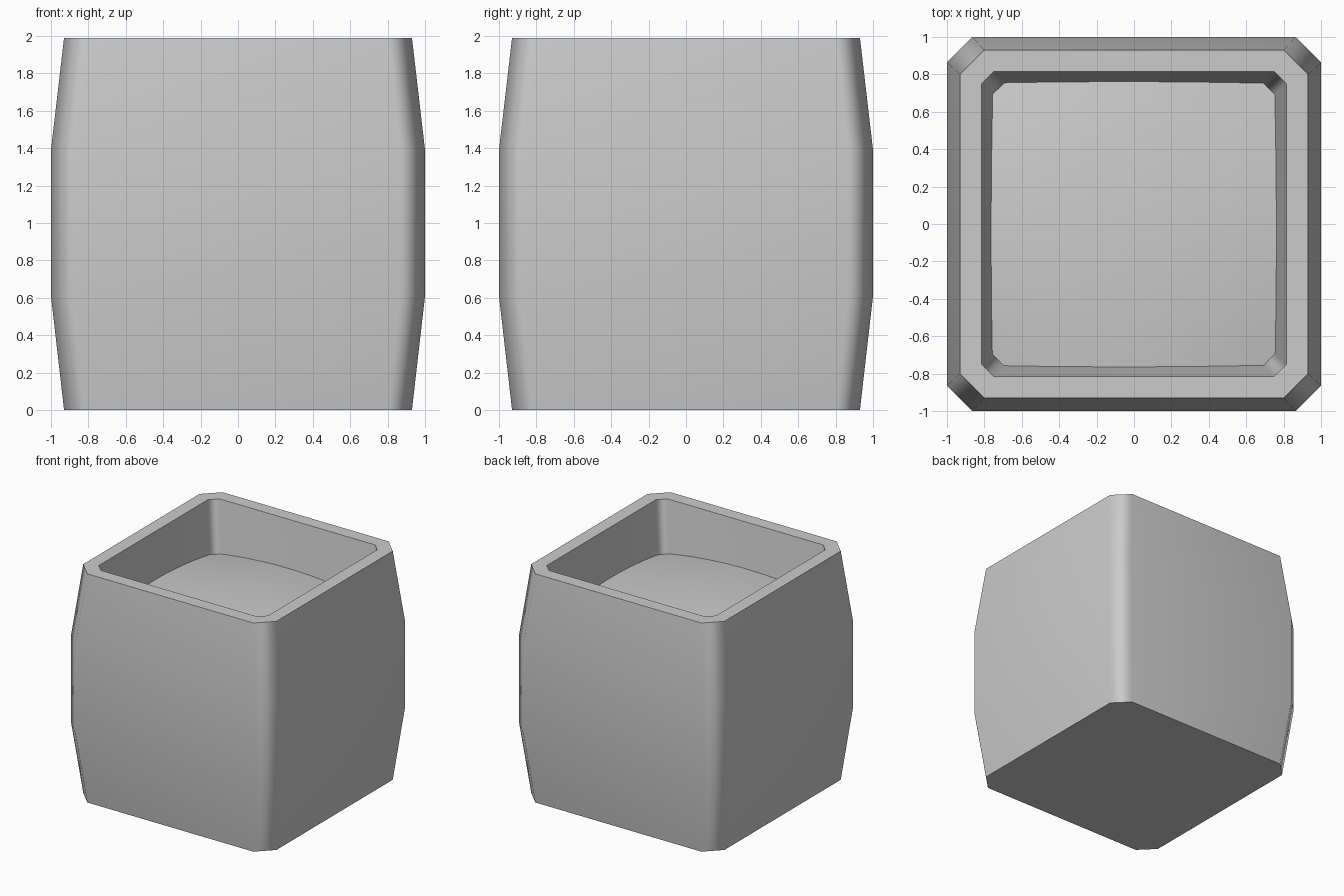
import bpy
import bmesh
import math

if "Cube" in bpy.data.objects:
    bpy.data.objects.remove(bpy.data.objects["Cube"], do_unlink=True)

grey = bpy.data.materials.new("light_grey")
grey.use_nodes = True
colour = (0.6, 0.6, 0.6, 1)
grey.diffuse_color = colour
grey.node_tree.nodes["Principled BSDF"].inputs["Base Color"].default_value = colour


def ring(bm, half, cut, z):
    """Square outline with clipped corners."""
    verts = []
    for sx, sy in ((1, 1), (-1, 1), (-1, -1), (1, -1)):
        pair = [(sx * half, sy * (half - cut)), (sx * (half - cut), sy * half)]
        if sx * sy < 0:
            pair.reverse()
        verts += [bm.verts.new((x, y, z)) for x, y in pair]
    return verts


def finish(name, bm, angle):
    bmesh.ops.recalc_face_normals(bm, faces=bm.faces)
    mesh = bpy.data.meshes.new(name)
    bm.to_mesh(mesh)
    bm.free()
    mesh.materials.append(grey)
    obj = bpy.data.objects.new(name, mesh)
    bpy.context.collection.objects.link(obj)
    bpy.ops.object.select_all(action="DESELECT")
    obj.select_set(True)
    bpy.context.view_layer.objects.active = obj
    bpy.ops.object.shade_smooth_by_angle(angle=math.radians(angle))
    return obj


# Pot: bulging outer wall, flat rim, tapered cavity
profile = [(0.93, 0.13, 0), (1, 0.135, 0.61), (1, 0.135, 1.39), (0.93, 0.13, 1.99),
           (0.815, 0.065, 1.99), (0.735, 0.06, 1.4)]
bm = bmesh.new()
rings = [ring(bm, *p) for p in profile]
for low, high in zip(rings, rings[1:]):
    for i in range(8):
        j = (i + 1) % 8
        bm.faces.new((low[i], low[j], high[j], high[i]))
bm.faces.new(rings[0])
bm.faces.new(rings[-1])
pot = finish("pot", bm, 50)
weighted = pot.modifiers.new("even_shading", "WEIGHTED_NORMAL")
weighted.keep_sharp = True

# Soil: low mound, highest in the middle, sinking toward the corners
bm = bmesh.new()
bmesh.ops.create_grid(bm, x_segments=10, y_segments=10, size=0.78)
for v in bm.verts:
    u, w = v.co.x / 0.78, v.co.y / 0.78
    v.co.z = 1.65 - 0.05 * (u * u + w * w) - 0.02 * (u * w) ** 2 - 0.01 * (u + w)
soil = finish("soil", bm, 60)
for p in soil.data.polygons:
    if p.normal.z < 0:
        soil.data.flip_normals()
        break
